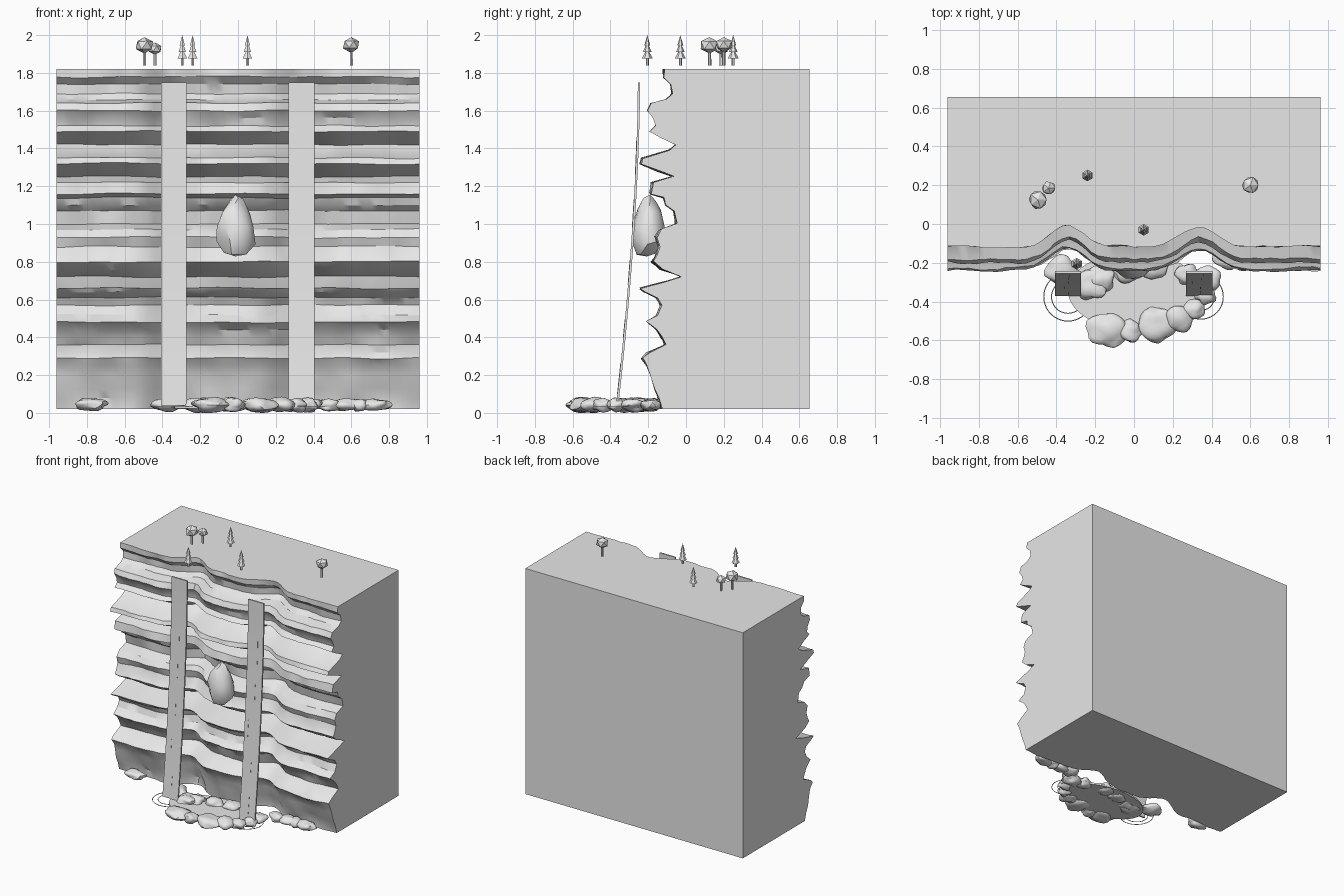
import bpy, bmesh, math, random
from mathutils import Vector, noise

if "Cube" in bpy.data.objects:
    bpy.data.objects.remove(bpy.data.objects["Cube"])

random.seed(4)
grey = bpy.data.materials.new("plain grey")
grey.diffuse_color = (0.8, 0.8, 0.8, 1)
grey.use_nodes = True
grey.node_tree.nodes["Principled BSDF"].inputs["Base Color"].default_value = grey.diffuse_color


def finish(name, bm, angle=None):
    bmesh.ops.recalc_face_normals(bm, faces=bm.faces)
    me = bpy.data.meshes.new(name)
    bm.to_mesh(me)
    bm.free()
    me.materials.append(grey)
    ob = bpy.data.objects.new(name, me)
    bpy.context.collection.objects.link(ob)
    if angle:
        bpy.ops.object.select_all(action='DESELECT')
        ob.select_set(True)
        bpy.context.view_layer.objects.active = ob
        bpy.ops.object.shade_smooth_by_angle(angle=math.radians(angle))
    return ob


# Layered cliff: profile of (z, y), swept across x and pushed back in two gullies
PROFILE = [(1.82, -.12), (1.78, -.12), (1.74, -.08), (1.69, -.07), (1.66, -.10), (1.64, -.18),
           (1.60, -.20), (1.56, -.17), (1.52, -.16), (1.49, -.19), (1.46, -.13), (1.42, -.05),
           (1.39, -.09), (1.35, -.23), (1.32, -.24), (1.28, -.15), (1.25, -.07), (1.22, -.18),
           (1.16, -.19), (1.14, -.12), (1.10, -.10), (1.07, -.06), (1.00, -.05), (.97, -.13),
           (.93, -.16), (.88, -.14), (.83, -.16), (.80, -.18), (.76, -.13), (.72, -.02),
           (.69, -.12), (.66, -.24), (.64, -.22), (.61, -.15), (.57, -.13), (.52, -.15),
           (.48, -.20), (.44, -.15), (.40, -.13), (.36, -.11), (.32, -.20), (.29, -.23),
           (.25, -.20), (.20, -.18), (.13, -.16), (.08, -.14), (.02, -.13)]
COLS, HALF, BACK = 52, 0.96, 0.655


def gully(x):
    return 0.11 * sum(math.exp(-((x - c) / 0.125) ** 2) for c in (-0.335, 0.335))


bm = bmesh.new()
columns = []
for i in range(COLS + 1):
    x = -HALF + 2 * HALF * i / COLS
    col = []
    for j, (z, y) in enumerate(PROFILE):
        y += gully(x) + 0.016 * noise.noise(Vector((x * 6, z * 9, 1.7)))
        y += random.uniform(-.004, .004)
        if 0 < j < len(PROFILE) - 1:
            z += 0.008 * noise.noise(Vector((x * 4, z * 20, 5.3)))
        col.append(bm.verts.new((x, y, z)))
    columns.append(col)
for a, b in zip(columns, columns[1:]):
    for j in range(len(PROFILE) - 1):
        bm.faces.new((a[j], a[j + 1], b[j + 1], b[j]))
tl, tr, bl, br = [bm.verts.new((x, BACK, z)) for z in (1.82, .02) for x in (-HALF, HALF)]
bm.faces.new([c[0] for c in columns] + [tr, tl])
bm.faces.new([c[-1] for c in columns] + [br, bl])
bm.faces.new(columns[0] + [bl, tl])
bm.faces.new(columns[-1] + [br, tr])
bm.faces.new((tl, tr, br, bl))
finish("cliff", bm, 28)


# Waterfall sheets that lean outward toward the pool
def fall_y(z):
    return -0.255 - 0.115 * ((1.75 - z) / 1.71) ** 1.7


def sheet(name, x0, x1, z0, z1, out=0.0, thick=0.012, steps=16):
    bm = bmesh.new()
    rings = []
    for i in range(steps + 1):
        z = z1 + (z0 - z1) * i / steps
        y = fall_y(z) - out
        rings.append([bm.verts.new(p) for p in
                      ((x0, y, z), (x1, y, z), (x1, y + thick, z), (x0, y + thick, z))])
    for a, b in zip(rings, rings[1:]):
        for k in range(4):
            bm.faces.new((a[k], a[(k + 1) % 4], b[(k + 1) % 4], b[k]))
    bm.faces.new(rings[0])
    bm.faces.new(rings[-1])
    finish(name, bm, 30)


for side, x0, x1 in (("left", -.408, -.272), ("right", .268, .405)):
    sheet(side + "_waterfall", x0, x1, .04, 1.75)
    for k in range(5):  # fine water streaks
        x, z = random.uniform(x0 + .03, x1 - .03), .1 + .29 * k
        sheet(f"{side}_streak_{k}", x, x + .003, z, z + random.uniform(.1, .2), .002, .003, 4)


# Ripple rings where the water lands
def ripple(name, x, y, r):
    bpy.ops.mesh.primitive_torus_add(major_radius=r, minor_radius=.0025, major_segments=40,
                                     minor_segments=6, location=(x, y, .035))
    ob = bpy.context.object
    ob.name = name
    ob.data.materials.append(grey)


for side, x, radii in (("left", -.34, (.125, .085)), ("right", .345, (.115, .07))):
    for k, r in enumerate(radii):
        ripple(f"{side}_ripple_{k}", x, -.375, r)

# Pool disc
bm = bmesh.new()
bmesh.ops.create_cone(bm, cap_ends=True, segments=40, radius1=1, radius2=1, depth=.015)
for v in bm.verts:
    v.co = Vector((v.co.x * .34, v.co.y * .2 - .345, v.co.z + .03))
finish("pool", bm, 30)


# Lumpy stones
def stone(name, loc, size, lump=0.35, sub=2, angle=35, shape=None):
    bm = bmesh.new()
    bmesh.ops.create_icosphere(bm, subdivisions=sub, radius=1)
    seed = Vector([random.uniform(-50, 50) for _ in range(3)])
    for v in bm.verts:
        p = v.co * (1 + lump * noise.noise(v.co * 1.3 + seed))
        if shape:
            p = shape(p)
        v.co = Vector([p[k] * size[k] + loc[k] for k in range(3)])
    return finish(name, bm, angle)


POOL_ROCKS = [(-.14, -.545, .10), (-.02, -.555, .06), (.11, -.52, .10), (.23, -.485, .075),
              (.31, -.44, .055), (.37, -.37, .05), (.37, -.28, .07), (.27, -.26, .06),
              (-.22, -.31, .085), (-.17, -.28, .07), (-.04, -.245, .07), (.1, -.22, .07),
              (-.38, -.24, .08)]
for k, (x, y, r) in enumerate(POOL_ROCKS):
    stone(f"pool_rock_{k}", (x, y, .042), (r, r * .9, .03 + r * .1), sub=3, angle=40)
for k, (x, r) in enumerate([(-.78, .085), (.48, .07), (.57, .075), (.64, .05), (.73, .075)]):
    stone(f"foot_rock_{k}", (x, -.185, .042), (r, .05, .033), sub=3, angle=40)

# Tall boulder between the waterfalls, narrower at the top
stone("boulder", (-.012, -.19, .985), (.10, .085, .165), .2, 2, 30,
      lambda p: Vector((p.x * (1 - .3 * p.z), p.y * (1 - .25 * p.z) - .1 + .1 * p.z,
                        max(p.z, -.95))))


# Trees
def cone(bm, x, y, z0, z1, r0, r1, n=6):
    made = bmesh.ops.create_cone(bm, cap_ends=True, segments=n, radius1=r0, radius2=r1,
                                 depth=z1 - z0)
    bmesh.ops.translate(bm, verts=made["verts"], vec=(x, y, (z0 + z1) / 2))


for k, (x, y) in enumerate([(-.295, -.205), (-.24, .25), (.05, -.03)]):
    bm = bmesh.new()
    cone(bm, x, y, 1.84, 1.885, .008, .008)
    for z0, z1, r in ((1.875, 1.93, .03), (1.91, 1.965, .023), (1.945, 2.0, .016)):
        cone(bm, x, y, z0, z1, r, 0)
    finish(f"pine_{k}", bm)

for k, (x, y, z, r) in enumerate([(-.495, .125, 1.947, .05), (-.44, .185, 1.928, .037),
                                  (.6, .2, 1.95, .047)]):
    bm = bmesh.new()
    cone(bm, x, y, 1.84, z, .009, .008)
    finish(f"round_tree_trunk_{k}", bm)
    stone(f"round_tree_crown_{k}", (x, y, z), (r, r, r * .88), .2, 1, None)
